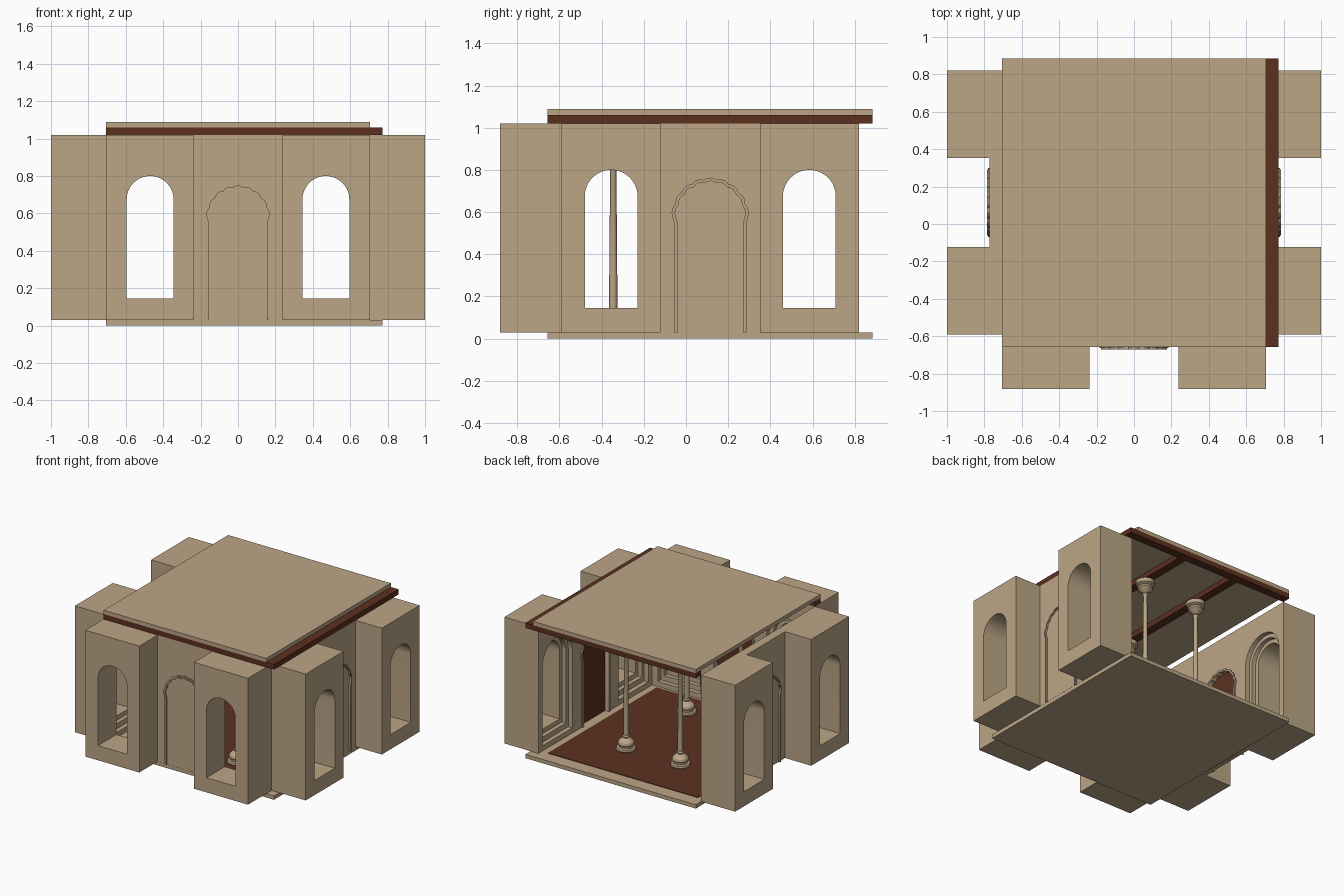
import bpy, bmesh
from math import pi, sin, cos
from mathutils import Matrix, Vector

cube = bpy.data.objects.get("Cube")
if cube:
    bpy.data.objects.remove(cube)


def material(name, rgb):
    m = bpy.data.materials.new(name)
    m.use_nodes = True
    m.diffuse_color = (*rgb, 1)
    m.node_tree.nodes["Principled BSDF"].inputs["Base Color"].default_value = (*rgb, 1)
    return m


stone = material("sandstone", (0.50, 0.38, 0.24))
wood = material("dark_red_wood", (0.107, 0.03, 0.0145))

FLOOR, TOP, HALF, BAY_IN = 0.03, 1.02, 0.705, 0.237
WIN_U, SPRING = 0.47, 0.675
WALL, BAY = 0.068, 0.295


def add_object(name, mesh, mat):
    ob = bpy.data.objects.new(name, mesh)
    bpy.context.scene.collection.objects.link(ob)
    mesh.materials.clear()
    mesh.materials.append(mat)
    mesh.shade_smooth()
    mesh.set_sharp_from_angle(angle=pi / 6)
    return ob


def box(name, x, y, z, mat):
    bm = bmesh.new()
    bmesh.ops.create_cube(bm, size=1)
    for v in bm.verts:
        v.co = [(a + b) / 2 + c * (b - a) for (a, b), c in zip((x, y, z), v.co)]
    mesh = bpy.data.meshes.new(name)
    bm.to_mesh(mesh)
    bm.free()
    return add_object(name, mesh, mat)


def slab(name, loops, near, far, frame, mat):
    """Extrude an outline with holes between two depths of a wall frame."""
    curve = bpy.data.curves.new(name, 'CURVE')
    curve.dimensions, curve.fill_mode = '2D', 'BOTH'
    curve.extrude = (far - near) / 2
    for pts in loops:
        s = curve.splines.new('POLY')
        s.points.add(len(pts) - 1)
        for p, (u, v) in zip(s.points, pts):
            p.co = (u, v, 0, 1)
        s.use_cyclic_u = True
    tmp = bpy.data.objects.new(name, curve)
    bpy.context.scene.collection.objects.link(tmp)
    graph = bpy.context.evaluated_depsgraph_get()
    mesh = bpy.data.meshes.new_from_object(tmp.evaluated_get(graph))
    bpy.data.objects.remove(tmp)
    bm = bmesh.new()
    bm.from_mesh(mesh)
    bmesh.ops.remove_doubles(bm, verts=bm.verts, dist=1e-5)
    bmesh.ops.recalc_face_normals(bm, faces=bm.faces)
    bm.transform(frame @ Matrix.Translation((0, 0, (near + far) / 2)))
    bm.to_mesh(mesh)
    bm.free()
    return add_object(name, mesh, mat)


def rect(u0, u1, v0, v1):
    return [(u0, v0), (u1, v0), (u1, v1), (u0, v1)]


def arch(center, half, sill, n=24):
    """Round-headed window outline."""
    top = [(center + half * cos(pi * i / n), SPRING + half * sin(pi * i / n)) for i in range(n + 1)]
    return [(center - half, sill), (center + half, sill)] + top


def foil(inset, lobes=9, steps=6):
    """Scalloped door outline, from the left foot over the top to the right foot."""
    n = lobes * steps
    pts = []
    for i in range(n + 1):
        a = pi - pi * i / n
        r = 0.175 - inset + 0.008 * abs(sin(lobes * a))
        pts.append((r * cos(a), 0.58 + r * sin(a)))
    foot = 0.172 - inset
    left = [(-foot, FLOOR), (-foot, 0.55), (-foot - 0.008, 0.58), (-foot - 0.012, 0.6)]
    return left + pts[2:-2] + [(-u, v) for u, v in reversed(left)]


def wall(side, origin, u, out):
    up = Vector((0, 0, 1))
    frame = Matrix.Translation(origin) @ Matrix((u, up, out)).transposed().to_4x4()
    windows = (-WIN_U, WIN_U)
    # inner layer with wide window recesses and the doorway
    outline = [(-HALF, FLOOR)] + foil(0.015) + [(HALF, FLOOR), (HALF, TOP), (-HALF, TOP)]
    slab(side + "_wall_inner", [outline] + [arch(c, 0.185, 0.07) for c in windows],
         0, 0.035, frame, stone)
    # outer layer, closed behind the door
    slab(side + "_wall_outer", [rect(-HALF, HALF, FLOOR, TOP)]
         + [arch(c, 0.155, 0.11) for c in windows], 0.035, WALL, frame, stone)
    slab(side + "_door", [foil(0.016)], 0.026, 0.0345, frame, wood)
    # stepped scalloped mouldings on both faces
    for name, a, b, near, far in (("outer_moulding", 0, 0.008, WALL, WALL + 0.008),
                                  ("outer_bead", 0.008, 0.016, WALL, WALL + 0.014),
                                  ("inner_moulding", 0, 0.015, -0.01, 0)):
        slab(side + "_door_" + name, [foil(a) + foil(b)[::-1]], near, far, frame, stone)
    # projecting bays pierced by deep windows
    for c, name in zip(windows, ("first", "second")):
        lo, hi = sorted((BAY_IN if c > 0 else -BAY_IN, HALF if c > 0 else -HALF))
        slab(f"{side}_{name}_bay", [rect(lo, hi, FLOOR, TOP), arch(c, 0.125, 0.145)],
             WALL, BAY, frame, stone)


X, Y = Vector((1, 0, 0)), Vector((0, 1, 0))
wall("front", (0, -0.588, 0), X, -Y)
wall("left", (HALF, 0.115, 0), Y, X)
wall("right", (-HALF, 0.115, 0), -Y, -X)

# floor, carpet and roof
FRONT, BACK, LEFT = -0.657, 0.885, 0.772
box("floor_slab", (-HALF, LEFT), (FRONT, BACK), (0, FLOOR), stone)
box("carpet", (-0.65, 0.65), (-0.565, 0.78), (FLOOR, FLOOR + 0.004), wood)
box("roof_slab", (-HALF, HALF), (FRONT, BACK), (1.06, 1.09), stone)

# roof beams
BEAM = (TOP, 1.06)
box("left_beam", (HALF, LEFT), (FRONT, BACK), BEAM, wood)
box("front_beam", (-HALF, HALF), (FRONT, -0.59), BEAM, wood)
box("back_beam", (-HALF, HALF), (0.82, BACK), BEAM, wood)
for side, x in (("left", 0.24), ("right", -0.24)):
    box(side + "_inner_beam", (x - 0.033, x + 0.033), (-0.59, 0.82), BEAM, wood)

# turned columns
PROFILE = [(0, 0.03), (0.068, 0.03), (0.072, 0.04), (0.068, 0.052), (0.052, 0.056),
           (0.052, 0.066), (0.06, 0.08), (0.056, 0.098), (0.036, 0.118), (0.022, 0.126),
           (0.026, 0.136), (0.019, 0.146), (0.019, 0.3), (0.014, 0.9), (0.022, 0.915),
           (0.018, 0.925), (0.036, 0.94), (0.056, 0.958), (0.056, 0.972), (0.048, 0.98),
           (0.068, 0.99), (0.068, 1.02), (0, 1.02)]


def column(name, x, y):
    bm = bmesh.new()
    verts = [bm.verts.new((r, 0, z)) for r, z in PROFILE]
    edges = [bm.edges.new(pair) for pair in zip(verts, verts[1:])]
    bmesh.ops.spin(bm, geom=verts + edges, cent=(0, 0, 0), axis=(0, 0, 1),
                   angle=2 * pi, steps=24)
    bmesh.ops.remove_doubles(bm, verts=bm.verts, dist=1e-5)
    bmesh.ops.recalc_face_normals(bm, faces=bm.faces)
    mesh = bpy.data.meshes.new(name)
    bm.to_mesh(mesh)
    bm.free()
    add_object(name, mesh, stone).location = (x, y, 0)


for depth, y in (("front", -0.345), ("back", 0.405)):
    for side, x in (("left", 0.235), ("right", -0.235)):
        column(f"{depth}_{side}_column", x, y)
